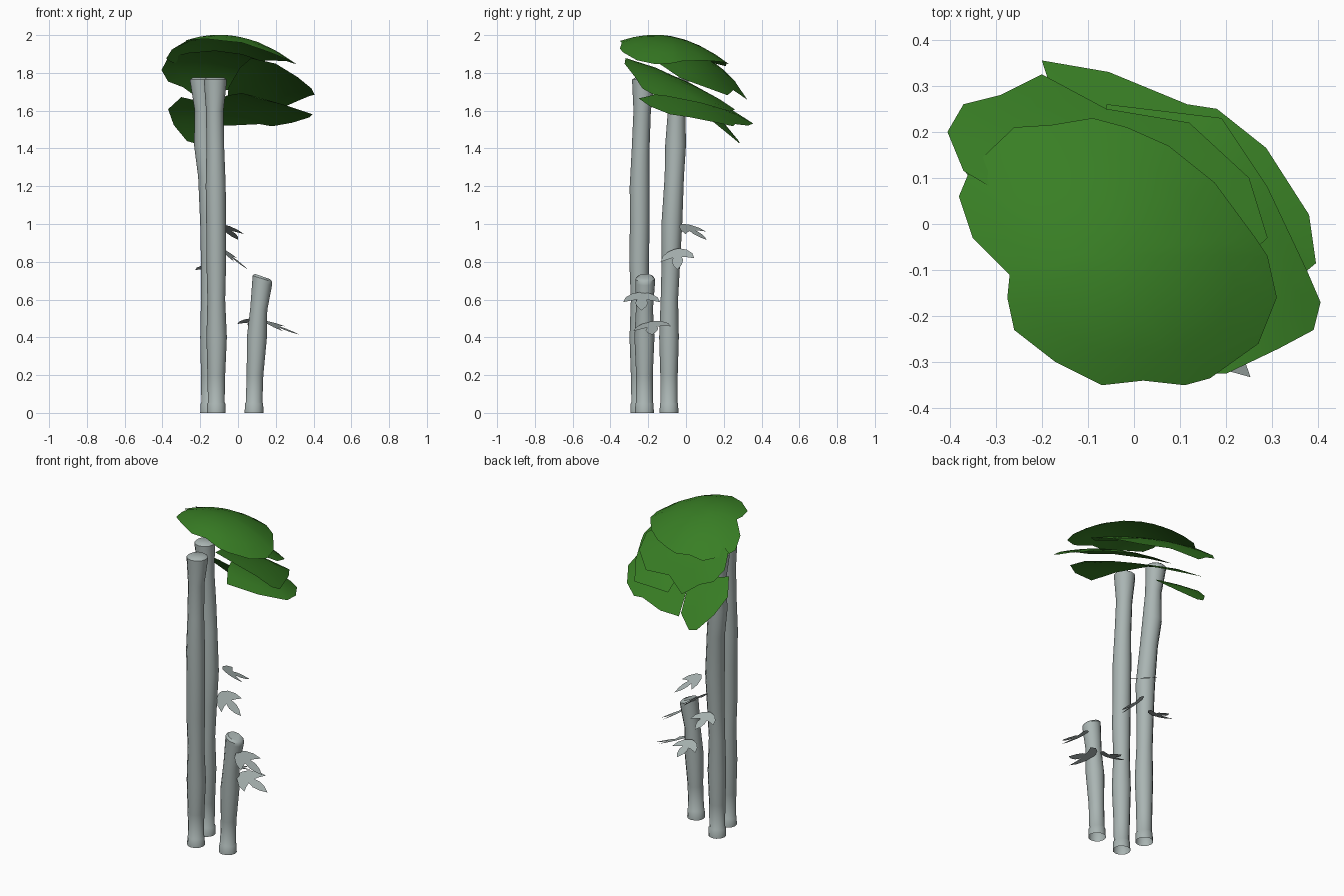
import bpy, bmesh, math
from mathutils import Matrix, Vector

cube = bpy.data.objects.get("Cube")
if cube:
    bpy.data.objects.remove(cube, do_unlink=True)


def material(name, rgb):
    mat = bpy.data.materials.new(name)
    mat.use_nodes = True
    color = (*rgb, 1)
    mat.diffuse_color = color
    mat.node_tree.nodes["Principled BSDF"].inputs["Base Color"].default_value = color
    return mat


BARK = material("pale grey bark", (.40, .46, .45))
GREEN = material("foliage green", (.04, .21, .018))


def finish(bm, name, mat, angle):
    mesh = bpy.data.meshes.new(name)
    bm.to_mesh(mesh)
    bm.free()
    mesh.materials.append(mat)
    obj = bpy.data.objects.new(name, mesh)
    bpy.context.collection.objects.link(obj)
    bpy.ops.object.select_all(action='DESELECT')
    obj.select_set(True)
    bpy.context.view_layer.objects.active = obj
    bpy.ops.object.shade_smooth_by_angle(angle=math.radians(angle))
    return obj


def trunk(name, rings, tilt=0, sides=12):
    """Loft round sections, open at the foot; each ring is x, y, z, radius."""
    bm = bmesh.new()
    top = rings[-1][2]
    loops = []
    for x, y, z, r in rings:
        loop = []
        for i in range(sides):
            a = math.tau * i / sides
            dx, dy = r * math.cos(a), r * math.sin(a)
            loop.append(bm.verts.new((x + dx, y + dy, z - tilt * dx * (z / top) ** 4)))
        loops.append(loop)
    for low, high in zip(loops, loops[1:]):
        for i in range(sides):
            j = (i + 1) % sides
            bm.faces.new((low[i], low[j], high[j], high[i]))
    bm.faces.new(loops[-1])
    return finish(bm, name, BARK, 40)


def foot(x, y):
    """Short collar at the base of each trunk."""
    return [(x, y, 0, .05), (x, y, .05, .048), (x, y, .055, .044)]


# Trunks
trunk("front_trunk", foot(-.115, -.245) + [
    (-.115, -.245, .2, .047), (-.113, -.245, .4, .054), (-.115, -.245, .6, .047),
    (-.115, -.248, .8, .052), (-.116, -.245, 1, .052), (-.118, -.245, 1.2, .053),
    (-.12, -.24, 1.4, .047), (-.123, -.232, 1.6, .046), (-.12, -.225, 1.75, .06),
    (-.12, -.225, 1.765, .06), (-.12, -.225, 1.775, .045)])
trunk("rear_trunk", foot(-.15, -.09) + [
    (-.15, -.09, .2, .046), (-.148, -.09, .4, .052), (-.15, -.088, .6, .046),
    (-.147, -.08, .8, .049), (-.145, -.075, 1, .055), (-.16, -.062, 1.25, .051),
    (-.178, -.055, 1.42, .055), (-.183, -.05, 1.6, .046), (-.195, -.045, 1.75, .058),
    (-.195, -.045, 1.765, .058), (-.195, -.045, 1.775, .045)])
trunk("short_trunk", foot(.085, -.22) + [
    (.09, -.22, .2, .044), (.1, -.22, .4, .053), (.11, -.22, .55, .045),
    (.128, -.216, .69, .052), (.129, -.216, .71, .052), (.13, -.216, .722, .04)], tilt=.35)

# Three-lobed leaf, one half of the outline from stem to tip
HALF_LEAF = [(.02, .1), (.1, .27), (.3, .44), (.55, .5), (.47, .3), (.42, .13),
             (.6, .17), (.8, .12)]


def leaf(name, base, yaw, droop, roll, length):
    outline = [(0, 0)] + HALF_LEAF + [(1, 0)] + [(u, -v) for u, v in HALF_LEAF[::-1]]
    turn = (Matrix.Rotation(math.radians(yaw), 3, 'Z')
            @ Matrix.Rotation(math.radians(droop), 3, 'Y')
            @ Matrix.Rotation(math.radians(roll), 3, 'X'))
    bm = bmesh.new()
    verts = [bm.verts.new(Vector(base) + turn @ Vector((u, v, 0)) * length)
             for u, v in outline]
    bm.faces.new(verts[::-1])
    return finish(bm, name, BARK, 30)


# Leaf clusters on the rear and short trunks
leaf("rear_leaf_high", (-.09, -.02, 1), 55, 28, 5, .18)
leaf("rear_leaf_side", (-.09, -.045, .87), 0, 38, 8, .18)
leaf("rear_leaf_back", (-.15, -.02, .785), 90, 20, 0, .155)
leaf("short_leaf_high", (.16, -.235, .64), 0, 30, 0, .195)
leaf("short_leaf_low", (.14, -.18, .485), 0, 21, 8, .2)
leaf("short_leaf_back", (.075, -.165, .5), 90, 20, 0, .155)


def foliage(name, rim, height, slope, bend, steps=4):
    """Curved sheet: rim runs clockwise, height falls off by slope and bend."""
    def point(p):
        z = (height + slope[0] * p.x + slope[1] * p.y
             - bend[0] * p.x ** 2 - bend[1] * p.y ** 2)
        return bm.verts.new((p.x, p.y, z))

    bm = bmesh.new()
    rim = [Vector(p) for p in rim]
    centre = sum(rim, Vector((0, 0))) / len(rim)
    hub = point(centre)
    loops = [[point(centre.lerp(p, s / steps)) for p in rim] for s in range(1, steps + 1)]
    n = len(rim)
    for i in range(n):
        j = (i + 1) % n
        bm.faces.new((hub, loops[0][i], loops[0][j]))
        for a, b in zip(loops, loops[1:]):
            bm.faces.new((a[i], b[i], b[j], a[j]))
    bmesh.ops.reverse_faces(bm, faces=bm.faces)
    return finish(bm, name, GREEN, 60)


# Canopy sheets, top to bottom
foliage("top_foliage", [
    (-.27, -.11), (-.35, -.03), (-.38, .06), (-.355, .12), (-.26, .21), (-.18, .215),
    (-.09, .23), (-.015, .21), (.075, .17), (.175, .09), (.26, -.025), (.29, -.07),
    (.31, -.16), (.27, -.26), (.165, -.335), (.11, -.35), (.02, -.34), (-.07, -.35),
    (-.17, -.3), (-.26, -.23), (-.275, -.16)], 1.965, (-.184, -.334), (.937, .99))
foliage("middle_left_foliage", [
    (-.37, .115), (-.405, .2), (-.37, .26), (-.29, .28), (-.2, .325), (-.06, .25),
    (.12, .22), (.25, .1), (.29, -.03), (.17, -.14), (.02, -.13), (-.12, -.04),
    (-.26, .05)], 1.872, (-.3, -.42), (.28, 1.2))
foliage("middle_right_foliage", [
    (-.06, .26), (.19, .23), (.29, .08), (.375, -.1), (.405, -.17), (.39, -.23),
    (.315, -.27), (.2, -.325), (.07, -.32), (.01, -.16), (-.05, .06)],
    1.757, (0, -.49), (.9, .3))
foliage("lower_foliage", [
    (-.2, .355), (-.055, .33), (.115, .26), (.18, .25), (.287, .165), (.38, .02),
    (.395, -.085), (.27, -.19), (.1, -.25), (.02, -.13), (-.06, .05), (-.15, .2)],
    1.68, (-.25, -.25), (.1, .83))
foliage("lower_side_foliage", [
    (-.37, .12), (-.34, .21), (-.27, .28), (-.22, .285), (-.12, .22), (-.08, .1),
    (-.14, .03), (-.3, .01)], 1.62, (-.25, -.5), (.2, 1.2))
